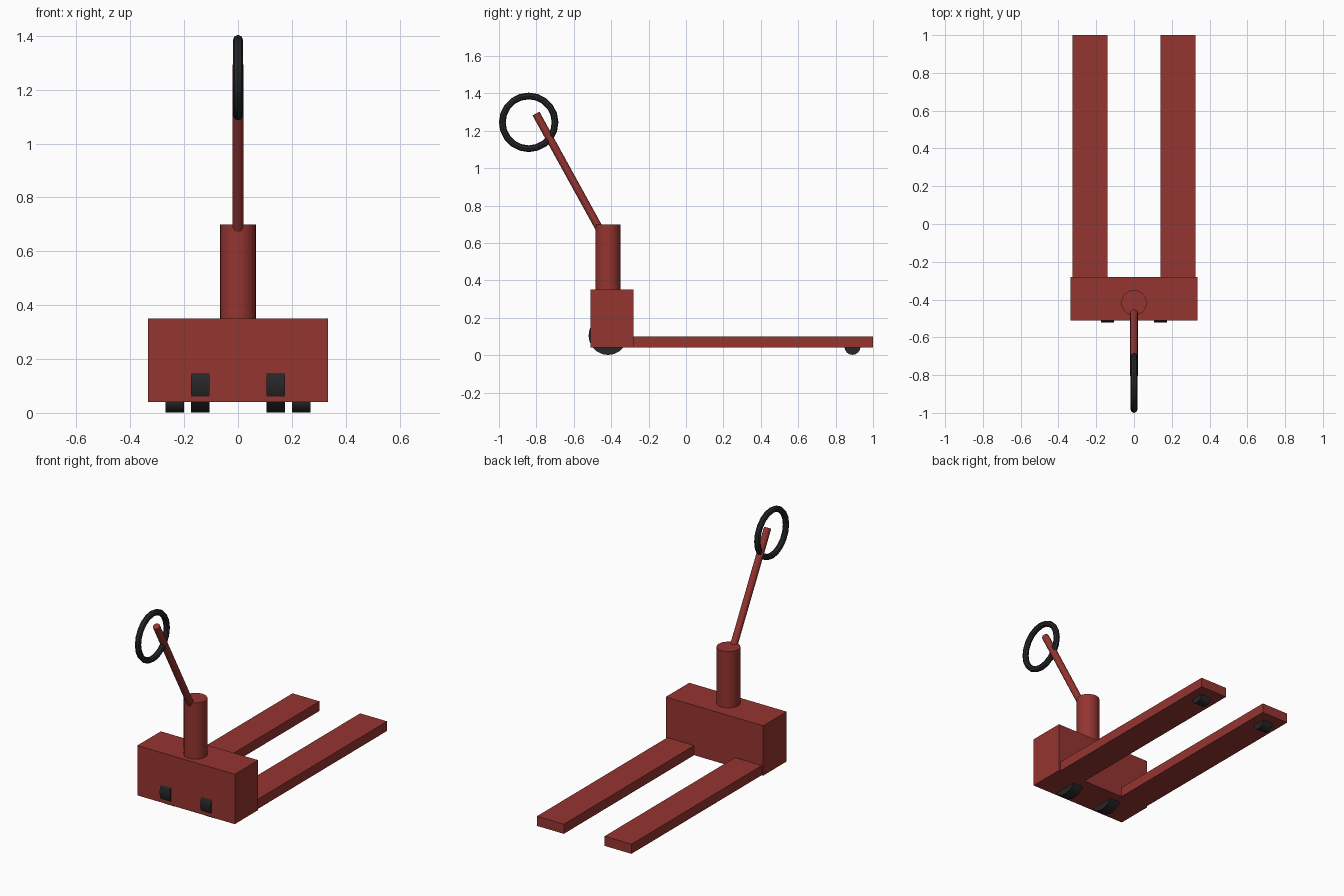
import bpy, math
from mathutils import Vector

if "Cube" in bpy.data.objects:
    bpy.data.objects.remove(bpy.data.objects["Cube"])


def material(name, color):
    m = bpy.data.materials.new(name)
    m.diffuse_color = color
    m.use_nodes = True
    m.node_tree.nodes["Principled BSDF"].inputs["Base Color"].default_value = m.diffuse_color
    return m


RED = material("red_paint", (0.30, 0.035, 0.03, 1))
BLACK = material("black_rubber", (0.02, 0.02, 0.022, 1))


def finish(name, mat, smooth=True):
    o = bpy.context.object
    o.name = name
    o.data.materials.append(mat)
    if smooth:
        bpy.ops.object.shade_smooth_by_angle(angle=math.radians(30))
    return o


def box(name, lo, hi, mat):
    lo, hi = Vector(lo), Vector(hi)
    bpy.ops.mesh.primitive_cube_add(size=1, location=(lo + hi) / 2)
    bpy.context.object.scale = hi - lo
    bpy.ops.object.transform_apply(location=False, rotation=False, scale=True)
    return finish(name, mat, False)


def rod(name, a, b, radius, sides, mat):
    a, b = Vector(a), Vector(b)
    d = b - a
    bpy.ops.mesh.primitive_cylinder_add(
        vertices=sides, radius=radius, depth=d.length, location=(a + b) / 2,
        rotation=d.to_track_quat('Z', 'Y').to_euler())
    return finish(name, mat)


# Power unit body and lift mast
box("body", (-0.335, -0.51, 0.04), (0.335, -0.28, 0.35), RED)
rod("mast", (0, -0.417, 0.35), (0, -0.417, 0.70), 0.067, 24, RED)

# Steering tiller and its ring grip, standing in the side plane
rod("tiller", (0, -0.443, 0.64), (0, -0.802, 1.292), 0.021, 12, RED)
bpy.ops.mesh.primitive_torus_add(
    major_radius=0.141, minor_radius=0.018, major_segments=20, minor_segments=8,
    location=(0, -0.841, 1.245), rotation=(0, math.pi / 2, 0))
finish("ring_grip", BLACK)

# Forks, load wheels and drive wheels on both sides
for side, s in (("left", -1), ("right", 1)):
    x0, x1 = sorted((s * 0.14, s * 0.325))
    box(side + "_fork", (x0, -0.28, 0.04), (x1, 1.0, 0.10), RED)
    rod(side + "_load_wheel", (s * 0.20, 0.89, 0.045), (s * 0.27, 0.89, 0.045),
        0.043, 16, BLACK)
    rod(side + "_drive_wheel", (s * 0.105, -0.417, 0.105), (s * 0.175, -0.417, 0.105),
        0.104, 20, BLACK)
